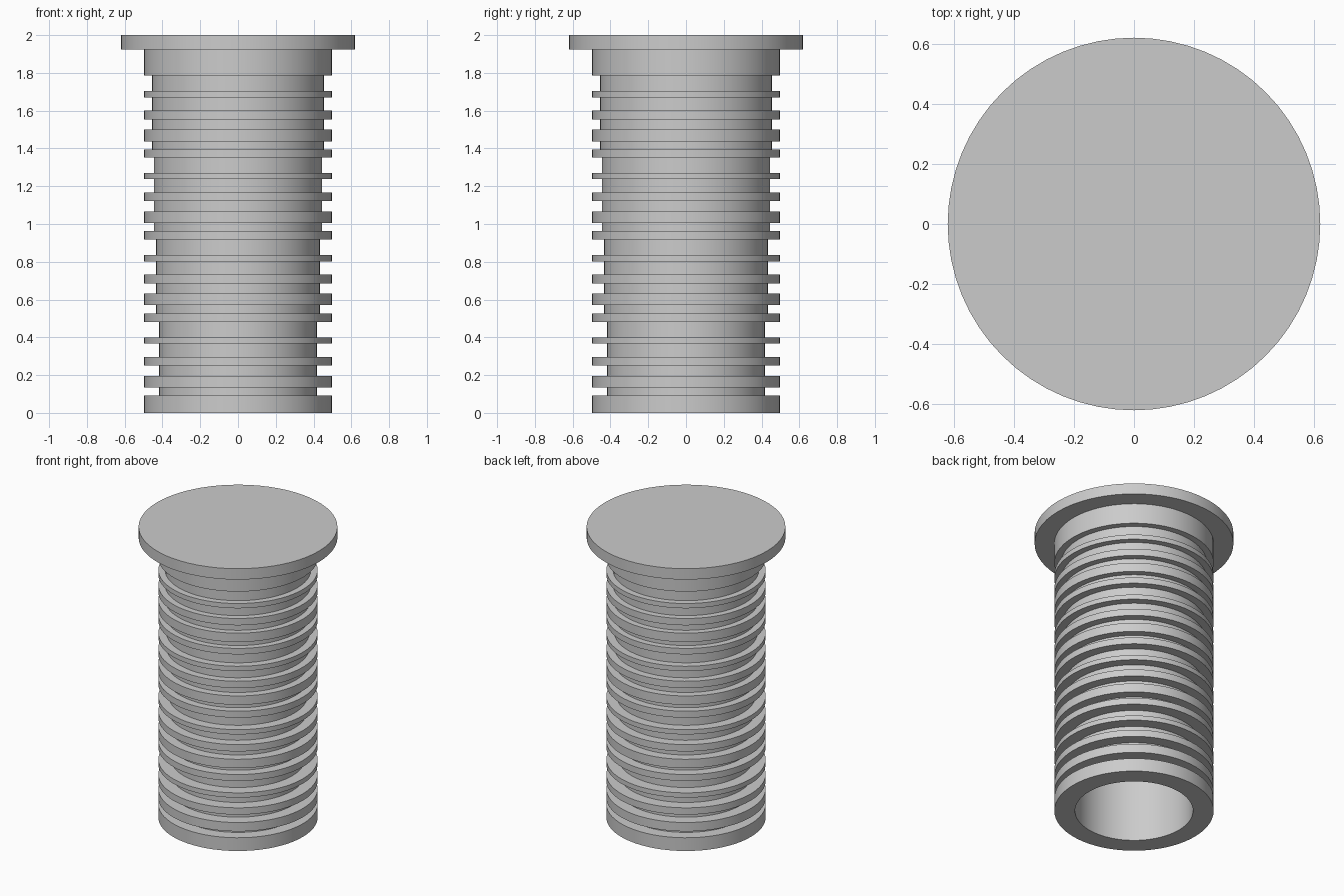
import bpy
import bmesh
import math
from mathutils import Matrix, Vector

cube = bpy.data.objects.get("Cube")
if cube:
    bpy.data.objects.remove(cube, do_unlink=True)

SEGMENTS = 64
OUTER, BORE, FLANGE = 0.497, 0.368, 0.62
FLANGE_Z, TOP = 1.925, 2.0

grey = bpy.data.materials.new("plain grey")
grey.use_nodes = True
colour = (0.6, 0.6, 0.6, 1.0)
grey.diffuse_color = colour
grey.node_tree.nodes["Principled BSDF"].inputs["Base Color"].default_value = colour


def lathe(name, profile):
    """Spin a profile of (radius, z) points about the z axis."""
    bm = bmesh.new()
    verts = [bm.verts.new((r, 0, z)) for r, z in profile]
    edges = [bm.edges.new(pair) for pair in zip(verts, verts[1:])]
    bmesh.ops.spin(bm, geom=verts + edges, cent=(0, 0, 0), axis=(0, 0, 1),
                   angle=math.tau, steps=SEGMENTS, use_duplicate=False)
    bmesh.ops.remove_doubles(bm, verts=bm.verts, dist=1e-5)
    bmesh.ops.recalc_face_normals(bm, faces=bm.faces)
    return finish(name, bm)


def finish(name, bm):
    mesh = bpy.data.meshes.new(name)
    bm.to_mesh(mesh)
    bm.free()
    mesh.materials.append(grey)
    obj = bpy.data.objects.new(name, mesh)
    bpy.context.collection.objects.link(obj)
    bpy.ops.object.select_all(action="DESELECT")
    obj.select_set(True)
    bpy.context.view_layer.objects.active = obj
    bpy.ops.object.shade_smooth_by_angle(angle=math.radians(30))
    return obj


# Ribbed sleeve: four groups of grooves, each group cut deeper than the one above
group_tops = (1.785, 1.353, 0.917, 0.482)
group_radii = (0.455, 0.446, 0.433, 0.418)
grooves = ((0.0, 0.082), (0.115, 0.185), (0.232, 0.286), (0.347, 0.391))

profile = [(BORE, FLANGE_Z), (OUTER, FLANGE_Z)]
for top, radius in zip(group_tops, group_radii):
    for start, end in grooves:
        profile += [(OUTER, top - start), (radius, top - start),
                    (radius, top - end), (OUTER, top - end)]
profile += [(OUTER, 0), (BORE, 0), (BORE, FLANGE_Z)]
lathe("ribbed_sleeve", profile)

# Closed flange disc on top
bm = bmesh.new()
bmesh.ops.create_cone(bm, cap_ends=True, segments=SEGMENTS,
                      radius1=FLANGE, radius2=FLANGE, depth=TOP - FLANGE_Z,
                      matrix=Matrix.Translation(Vector((0, 0, (TOP + FLANGE_Z) / 2))))
finish("top_flange", bm)
